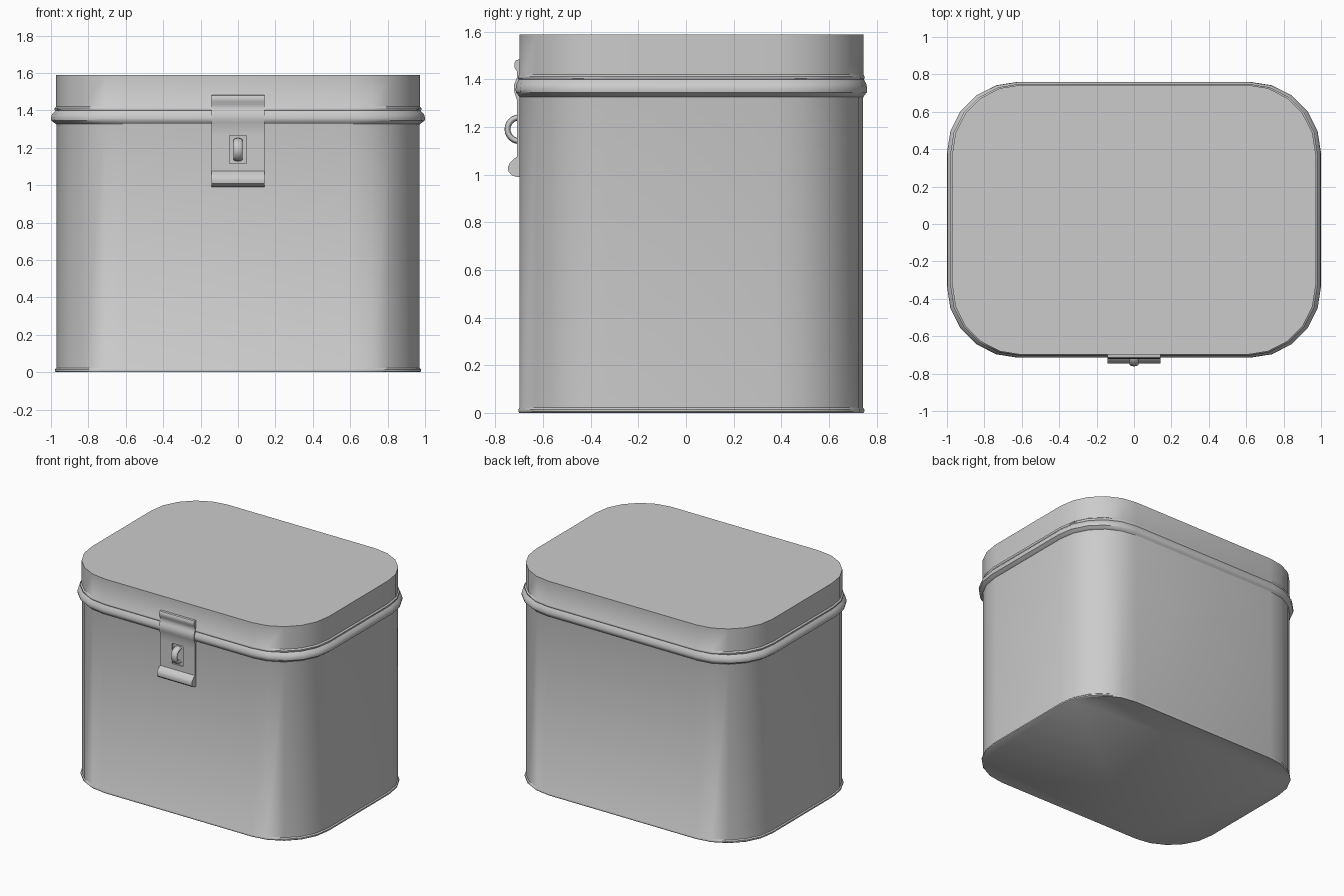
import bpy, bmesh, math
from mathutils import Matrix

if "Cube" in bpy.data.objects:
    bpy.data.objects.remove(bpy.data.objects["Cube"])

CY = 0.0225           # box centre in y (the latch sticks out at the front)
HX, HY, R = 1.0, 0.7375, 0.38


def finish(bm, name, angle=35):
    bmesh.ops.recalc_face_normals(bm, faces=bm.faces)
    me = bpy.data.meshes.new(name)
    bm.to_mesh(me)
    bm.free()
    ob = bpy.data.objects.new(name, me)
    bpy.context.collection.objects.link(ob)
    bpy.ops.object.select_all(action='DESELECT')
    ob.select_set(True)
    bpy.context.view_layer.objects.active = ob
    bpy.ops.object.shade_smooth_by_angle(angle=math.radians(angle))
    return ob


def outline():
    # Rounded rectangle, five segments per corner
    pts = []
    for k, (sx, sy) in enumerate([(1, 1), (-1, 1), (-1, -1), (1, -1)]):
        for i in range(6):
            a = math.pi / 2 * (k + i / 5)
            pts.append((sx * (HX - R) + R * math.cos(a), sy * (HY - R) + R * math.sin(a)))
    return pts


def shell(name, profile):
    # Stack scaled outlines along a (half width, z) profile and cap both ends
    bm = bmesh.new()
    rings = []
    for w, z in profile:
        sy = 1 - (1 - w) * 0.78
        rings.append([bm.verts.new((x * w, y * sy + CY, z)) for x, y in outline()])
    n = len(rings[0])
    for a, b in zip(rings, rings[1:]):
        for i in range(n):
            bm.faces.new((a[i], a[(i + 1) % n], b[(i + 1) % n], b[i]))
    bm.faces.new(rings[0])
    bm.faces.new(rings[-1])
    return finish(bm, name, 40)


# Tin body with a small rolled bottom rim
shell("tin_body", [(0.973, 0), (0.979, 0.005), (0.979, 0.015), (0.971, 0.022),
                   (0.971, 1.32), (0.976, 1.345)])

# Lid with a broad bead and a thin one above it
shell("lid", [(0.971, 1.325), (0.984, 1.335), (0.998, 1.345), (1.0, 1.358), (0.996, 1.376),
              (0.984, 1.39), (0.977, 1.398), (0.982, 1.404), (0.982, 1.412),
              (0.972, 1.42), (0.972, 1.588)])

# Latch plate: strip bent over the bead, curled at both ends, with a window
prof = [(-.703, 1.482), (-.714, 1.480), (-.720, 1.468), (-.719, 1.448), (-.709, 1.432),
        (-.708, 1.41), (-.714, 1.395), (-.721, 1.378), (-.722, 1.355), (-.717, 1.335),
        (-.710, 1.315), (-.709, 1.265), (-.709, 1.115), (-.709, 1.075), (-.722, 1.066),
        (-.740, 1.048), (-.747, 1.03), (-.744, 1.01), (-.730, .997), (-.715, .991), (-.703, .99)]
cols = [-.143, -.045, .045, .143]
bm = bmesh.new()
grid = [[bm.verts.new((x, y, z)) for x in cols] for y, z in prof]
for j in range(len(prof) - 1):
    for i in range(3):
        if not (i == 1 and prof[j][1] == 1.265):
            bm.faces.new((grid[j][i], grid[j + 1][i], grid[j + 1][i + 1], grid[j][i + 1]))
# Side walls reach back to the tin
edges = [e for e in bm.edges if e.is_boundary]
back = bmesh.ops.extrude_edge_only(bm, edges=edges)
for v in back["geom"]:
    if isinstance(v, bmesh.types.BMVert):
        v.co.y = -0.697
finish(bm, "latch_plate")

# Staple ring poking through the window
bm = bmesh.new()
N, M = 24, 10
ring = []
for i in range(N):
    a = 2 * math.pi * i / N
    ring.append([])
    for j in range(M):
        b = 2 * math.pi * j / M
        r = 0.05 + 0.0125 * math.cos(b)
        ring[i].append(bm.verts.new((0.026 * math.sin(b), r * math.cos(a), r * math.sin(a))))
for i in range(N):
    for j in range(M):
        k, l = (i + 1) % N, (j + 1) % M
        bm.faces.new((ring[i][j], ring[k][j], ring[k][l], ring[i][l]))
bmesh.ops.transform(bm, matrix=Matrix.Translation((0, -0.699, 1.19)), verts=bm.verts)
finish(bm, "staple_ring", 60)
